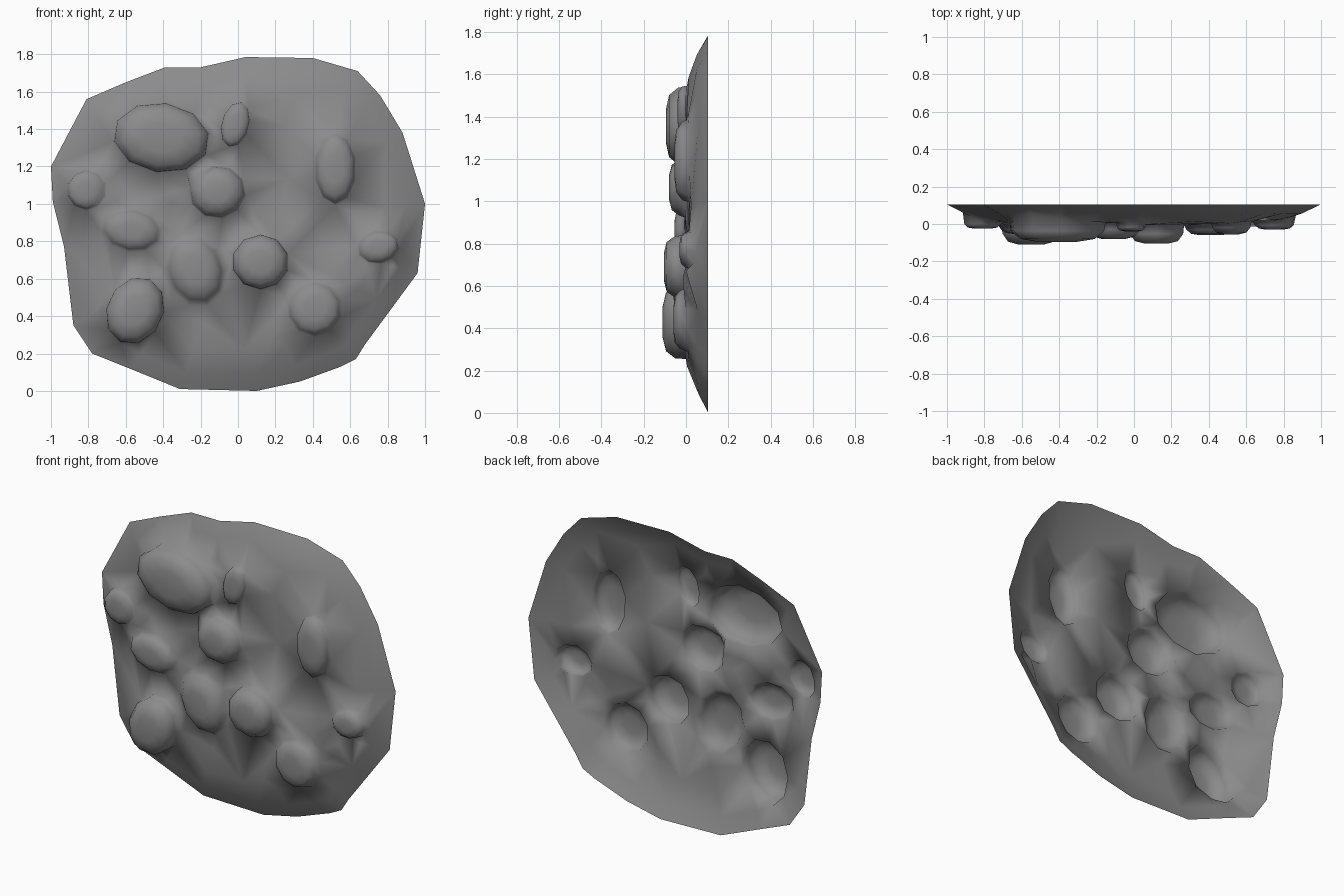
import bpy, bmesh, math
from mathutils import Vector
from mathutils.geometry import delaunay_2d_cdt

if "Cube" in bpy.data.objects:
    bpy.data.objects.remove(bpy.data.objects["Cube"])

# Outer rim of the rock patch, seen from the front (x, z)
RIM = [(-1, 1.2), (-.81, 1.56), (-.6, 1.65), (-.39, 1.73), (-.2, 1.73), (.04, 1.785),
       (.4, 1.78), (.64, 1.71), (.76, 1.58), (.88, 1.38), (1, 1), (.96, .63), (.82, .44),
       (.68, .25), (.63, .17), (.55, .13), (.33, .05), (.1, 0), (-.31, .01), (-.58, .12),
       (-.78, .2), (-.88, .35), (-.93, .77), (-.99, 1.01)]
CX, CZ = 0.0, 0.9

# Stones: x, z, half width, half height, tilt in degrees, y of the crown, foot spread
STONES = [(-.41, 1.355, .265, .19, -8, -.095, 1.0), (-.015, 1.425, .075, .125, -15, -.04, 1.0),
          (-.11, 1.065, .15, .14, 10, -.08, 1.03), (-.81, 1.075, .105, .105, 0, -.025, 1.05),
          (-.57, .86, .15, .105, -10, -.055, 1.12), (-.23, .65, .14, .18, 20, -.065, 1.15),
          (.12, .69, .155, .15, 0, -.105, 1.0), (-.55, .43, .155, .19, -25, -.11, 1.0),
          (.41, .44, .14, .14, 0, -.06, 1.08), (.75, .77, .11, .085, 10, -.03, 1.08),
          (.52, 1.19, .11, .19, 0, -.055, 1.03)]


def ring(stone, scale, n=10):
    x, z, rx, rz, tilt = stone[:5]
    t = math.radians(tilt)
    out = []
    for i in range(n):
        a = 2 * math.pi * (i + .5) / n
        u, v = rx * scale * math.cos(a), rz * scale * math.sin(a)
        out.append((x + u * math.cos(t) - v * math.sin(t), z + u * math.sin(t) + v * math.cos(t)))
    return out


def reach(p, stone):
    # 1.0 on the stone's outline, smaller inside
    x, z, rx, rz, tilt = stone[:5]
    t = math.radians(tilt)
    dx, dz = p[0] - x, p[1] - z
    return math.hypot((dx * math.cos(t) + dz * math.sin(t)) / rx,
                      (dz * math.cos(t) - dx * math.sin(t)) / rz)


def clear(p, margin, skip=None):
    return all(s is skip or reach(p, s) > margin for s in STONES)


def base_y(p):
    # Shallow dish: rim at the back, ground further forward
    a = math.atan2(p[1] - CZ, p[0] - CX)
    edge = min(math.hypot(p[0] - (q[0] + (r[0] - q[0]) * k / 4), p[1] - (q[1] + (r[1] - q[1]) * k / 4))
               for q, r in zip(RIM, RIM[1:] + RIM[:1]) for k in range(4))
    d = min(edge / .28, 1)
    return .103 - .093 * math.sin(d * math.pi / 2) + .012 * math.sin(3 * a + 1) * d


# Each point: position used for joining, final position
flat, final, edges = [], [], []


def add(p, y, q=None):
    flat.append(Vector(p))
    q = q or p
    final.append(Vector((q[0], y, q[1])))
    return len(flat) - 1


def link(ids):
    # Keep a ring's neighbouring points joined
    for a, b in zip(ids, ids[1:] + ids[:1]):
        if a is not None and b is not None:
            edges.append((a, b))


link([add(p, .105) for p in RIM])

# Sloping border and ground between stones
for scale, step in ((.9, 1), (.78, 2), (.6, 2), (.35, 4), (.1, 8)):
    for x, z in RIM[::step]:
        p = (CX + (x - CX) * scale, CZ + (z - CZ) * scale)
        if clear(p, 1.25):
            add(p, base_y(p))

# Low ridges running between the lower stones
for p, y in (((.03, .22), .005), ((.18, .28), -.005), ((.57, .57), -.01), ((.7, .64), -.015),
             ((.83, .67), 0), ((-.4, 1.05), -.03), ((-.38, .9), -.01), ((-.66, 1.0), -.01)):
    if clear(p, 1.2):
        add(p, y)

# Stones: foot, shoulder, crown ring and centre
for s in STONES:
    top, spread = s[5:]
    ids = []
    for p, q in zip(ring(s, 1.15), ring(s, spread)):
        ok = clear(p, 1.12, s)
        ids.append(add(p, base_y(p) - .005, q) if ok else None)
    link(ids)
    low = base_y((s[0], s[1]))
    for scale, f in ((.97, .5), (.78, .87), (.42, 1.0)):
        ids = []
        for p in ring(s, scale):
            ok = clear(p, 1.02, s)
            ids.append(add(p, low + (top - low) * f) if ok else None)
        link(ids)
    add((s[0], s[1]), top)

verts, _, faces, source, _, _ = delaunay_2d_cdt(flat, edges, [], 1, 1e-5)

bm = bmesh.new()
bv = [bm.verts.new(final[o[0]] if o else (v.x, base_y(v), v.y)) for v, o in zip(verts, source)]
for f in faces:
    bm.faces.new([bv[i] for i in f])
bm.normal_update()
if sum(f.normal.y * f.calc_area() for f in bm.faces) > 0:
    bmesh.ops.reverse_faces(bm, faces=bm.faces[:])
for f in bm.faces:
    f.smooth = True

mesh = bpy.data.meshes.new("rock_patch")
bm.to_mesh(mesh)
bm.free()
rock = bpy.data.objects.new("rock_patch", mesh)
bpy.context.collection.objects.link(rock)

# Dark grey stone
stone = bpy.data.materials.new("dark_stone")
stone.diffuse_color = (.26, .26, .26, 1)
stone.use_nodes = True
stone.node_tree.nodes["Principled BSDF"].inputs["Base Color"].default_value = stone.diffuse_color
mesh.materials.append(stone)
